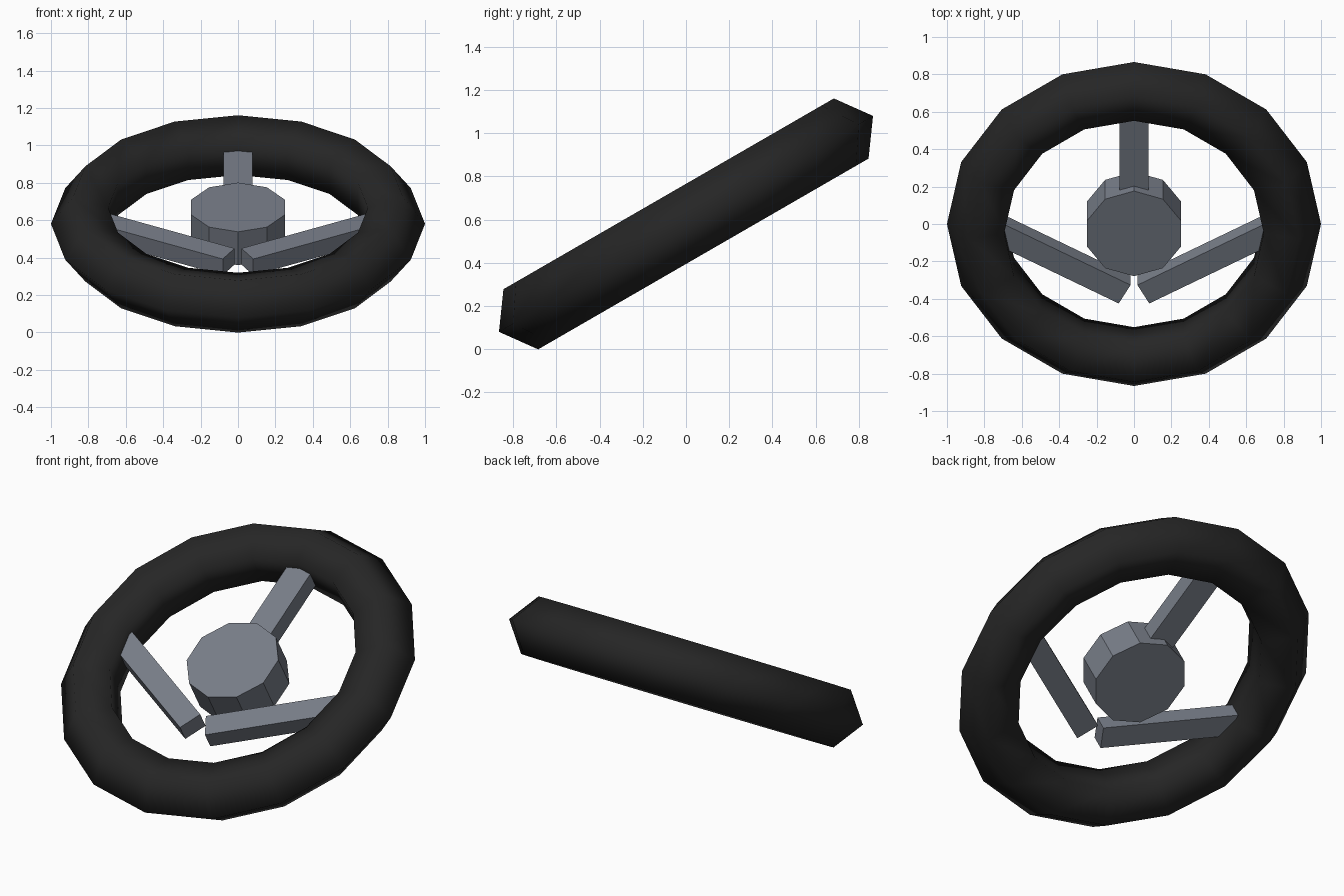
import bpy
from math import radians, cos, sin
from mathutils import Matrix

cube = bpy.data.objects.get("Cube")
if cube:
    bpy.data.objects.remove(cube, do_unlink=True)

# The wheel is laid out flat, then tilted back about its centre
TILT = Matrix.Translation((0, 0, 0.58)) @ Matrix.Rotation(radians(30), 4, 'X')


def make_material(name, colour):
    mat = bpy.data.materials.new(name)
    mat.use_nodes = True
    mat.diffuse_color = (*colour, 1)
    mat.node_tree.nodes["Principled BSDF"].inputs["Base Color"].default_value = (*colour, 1)
    return mat


black = make_material("black rubber", (0.019, 0.019, 0.019))
grey = make_material("blue grey metal", (0.185, 0.205, 0.245))


def finish(name, mat, local=Matrix()):
    obj = bpy.context.object
    obj.name = name
    obj.data.transform(TILT @ local)
    obj.data.materials.append(mat)
    return obj


def bar(name, start, angle, length, width, depth=0.1):
    """Box spoke running from a start point in the wheel plane."""
    bpy.ops.mesh.primitive_cube_add(size=1)
    turn = Matrix.Rotation(radians(angle), 4, 'Z')
    local = (Matrix.Translation((*start, 0)) @ turn
             @ Matrix.Translation((length / 2, 0, 0))
             @ Matrix.Diagonal((length, width, depth, 1)))
    return finish(name, grey, local)


# Rim: coarse ring with a five-sided section
bpy.ops.mesh.primitive_torus_add(major_segments=16, minor_segments=5,
                                 major_radius=0.831, minor_radius=0.169)
finish("rim", black)
bpy.ops.object.shade_smooth()

# Hub: ten-sided drum
bpy.ops.mesh.primitive_cylinder_add(vertices=10, radius=0.263, depth=0.206)
finish("hub", grey)

# Upper spoke joins the hub to the rim
bar("upper_spoke", (0, 0.1), 90, 0.7, 0.155)

# Lower spokes pass below the hub, mirrored left and right
for side, sign in (("left", 1), ("right", -1)):
    bar(side + "_spoke", (sign * 0.05, -0.405), 90 - sign * 61, 0.82, 0.13)
